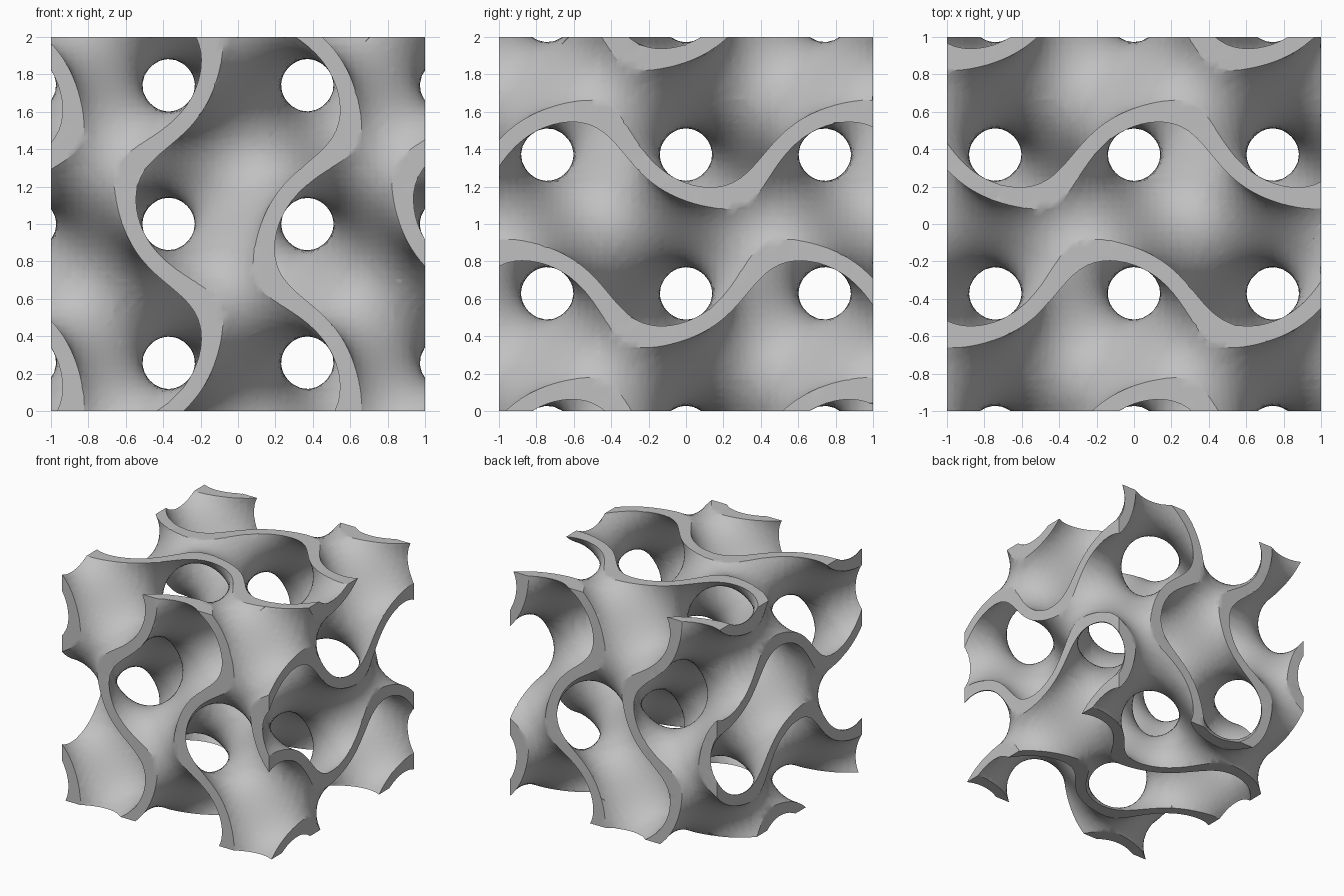
import bpy, bmesh, math
from itertools import permutations

if "Cube" in bpy.data.objects:
    bpy.data.objects.remove(bpy.data.objects["Cube"])

# Sheet settings: wave number, half thickness as a field level, grid resolution
WAVE = 4.236
LEVEL = 0.27
STEPS = 48
M = STEPS + 3                      # grid nodes per axis, with one empty layer around
STRIDES = (M * M, M, 1)


def axis(i):
    return -1 + 2 * (i - 1) / STEPS


def gyroid(x, y, z):
    x, y, z = x * WAVE, y * WAVE, z * WAVE
    return (math.cos(x) * math.sin(y) - math.cos(y) * math.sin(z)
            - math.cos(z) * math.sin(x))


# Sample the field; the outer layer counts as empty so the sheet ends flat on the cube
pos, val, pad, solid = [], [], [], []
for i in range(M):
    for j in range(M):
        for k in range(M):
            p = (axis(i), axis(j), axis(k))
            f = gyroid(*p)
            outer = any(n in (0, M - 1) for n in (i, j, k))
            pos.append(p)
            val.append(f)
            pad.append(outer)
            solid.append(not outer and abs(f) < LEVEL)

verts, index, faces = [], {}, []


def crossing(a, b):
    """Vertex where the line from solid node a to empty node b leaves the sheet."""
    key = (a, a) if pad[b] else (a, b)
    if key not in index:
        t = 0.0
        if not pad[b]:
            t = (math.copysign(LEVEL, val[b]) - val[a]) / (val[b] - val[a])
        x, y, z = (u + (v - u) * t for u, v in zip(pos[a], pos[b]))
        index[key] = len(verts)
        verts.append((x, y, z + 1))
    return index[key]


# Each grid cell is split into six tetrahedra around its diagonal
TETS = [(0, p[0], p[0] + p[1], sum(p)) for p in permutations(STRIDES)]
CORNERS = sorted({o for tet in TETS for o in tet})

for i in range(M - 1):
    for j in range(M - 1):
        for k in range(M - 1):
            base = i * M * M + j * M + k
            count = sum(solid[base + o] for o in CORNERS)
            if count in (0, 8):
                continue
            for tet in TETS:
                ins = [base + o for o in tet if solid[base + o]]
                out = [base + o for o in tet if not solid[base + o]]
                if not ins or not out:
                    continue
                if len(ins) == 2:
                    (a, b), (c, d) = ins, out
                    ring = [crossing(a, c), crossing(a, d), crossing(b, d), crossing(b, c)]
                else:
                    ring = [crossing(a, b) for a in ins for b in out]
                ring = list(dict.fromkeys(ring))
                if len(ring) > 2:
                    faces.append(ring)

# Curved lattice sheet
mesh = bpy.data.meshes.new("gyroid_sheet")
mesh.from_pydata(verts, [], faces)
bm = bmesh.new()
bm.from_mesh(mesh)
bmesh.ops.remove_doubles(bm, verts=bm.verts, dist=0.005)
bmesh.ops.recalc_face_normals(bm, faces=bm.faces)
bm.to_mesh(mesh)
bm.free()

sheet = bpy.data.objects.new("gyroid_sheet", mesh)
bpy.context.collection.objects.link(sheet)

grey = bpy.data.materials.new("light_grey")
grey.diffuse_color = (0.53, 0.53, 0.53, 1)
grey.use_nodes = True
grey.node_tree.nodes["Principled BSDF"].inputs["Base Color"].default_value = grey.diffuse_color
mesh.materials.append(grey)

# Smooth walls, crisp cut rims
bpy.context.view_layer.objects.active = sheet
sheet.select_set(True)
bpy.ops.object.shade_smooth_by_angle(angle=math.radians(30))
